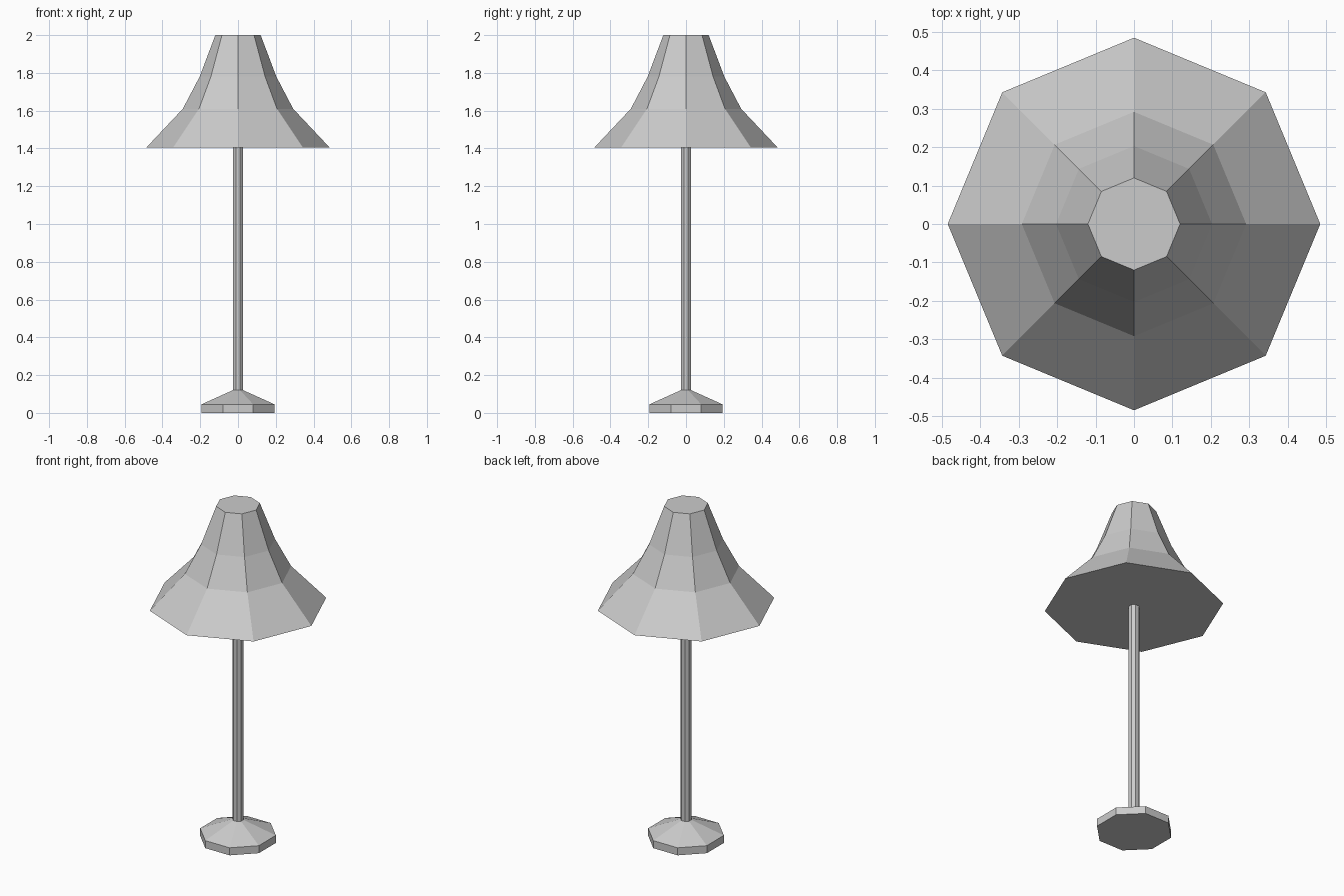
import bpy, bmesh
from math import cos, sin, pi

if "Cube" in bpy.data.objects:
    bpy.data.objects.remove(bpy.data.objects["Cube"])


def lathe(name, profile, sides=8, turn=0.0):
    """Closed faceted solid from (radius, height) rings."""
    bm = bmesh.new()
    rings = [[bm.verts.new((r * cos(turn + 2 * pi * i / sides),
                            r * sin(turn + 2 * pi * i / sides), z))
              for i in range(sides)] for r, z in profile]
    for low, high in zip(rings, rings[1:]):
        for i in range(sides):
            j = (i + 1) % sides
            bm.faces.new((low[i], low[j], high[j], high[i]))
    bm.faces.new(rings[0][::-1])
    bm.faces.new(rings[-1])
    mesh = bpy.data.meshes.new(name)
    bm.to_mesh(mesh)
    bm.free()
    obj = bpy.data.objects.new(name, mesh)
    bpy.context.collection.objects.link(obj)
    return obj


# Weighted foot with sloping top, flats facing the axes
lathe("base", [(0.21, 0), (0.21, 0.045), (0.03, 0.12)], turn=pi / 8)

# Slim upright
lathe("pole", [(0.03, 0.115), (0.03, 1.41)], turn=pi / 8)

# Flared shade, corners on the axes, closed top and bottom
lathe("shade", [(0.485, 1.405), (0.292, 1.61), (0.203, 1.78), (0.12, 2.0)])
